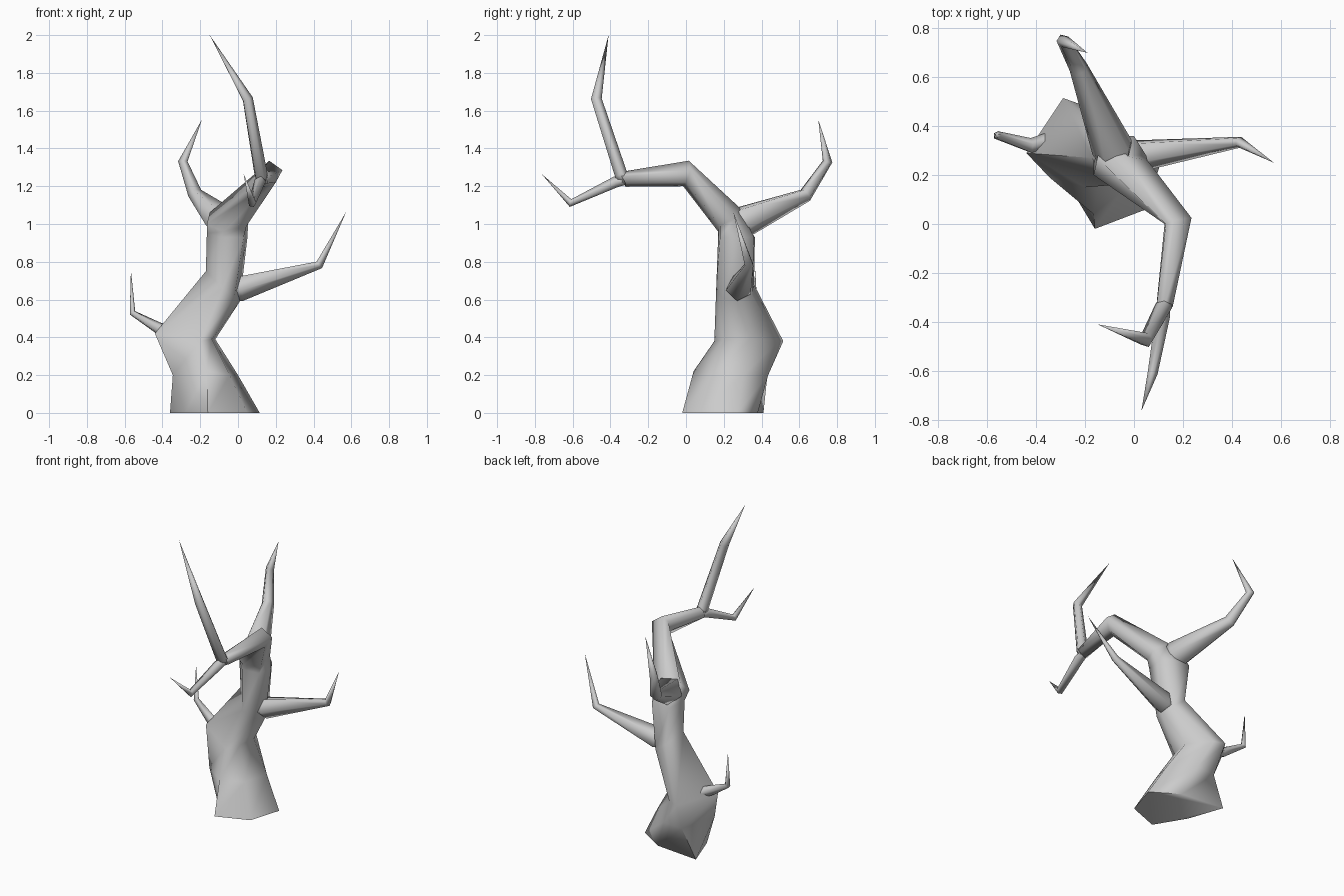
import bpy, bmesh, math
from mathutils import Vector

cube = bpy.data.objects.get("Cube")
if cube:
    bpy.data.objects.remove(cube)

bark = bpy.data.materials.new("grey_bark")
bark.use_nodes = True
GREY = (0.6, 0.6, 0.6, 1)
bark.diffuse_color = GREY
bark.node_tree.nodes["Principled BSDF"].inputs["Base Color"].default_value = GREY


def loft(name, rings, tip=None):
    """Skin a list of point rings, capping the ends or closing on a tip point."""
    bm = bmesh.new()
    loops = [[bm.verts.new(p) for p in ring] for ring in rings]
    n = len(loops[0])
    for a, b in zip(loops, loops[1:]):
        for i in range(n):
            j = (i + 1) % n
            bm.faces.new((a[i], a[j], b[j], b[i]))
    bm.faces.new(loops[0][::-1])
    if tip is None:
        bm.faces.new(loops[-1])
    else:
        end = bm.verts.new(tip)
        for i in range(n):
            bm.faces.new((loops[-1][i], loops[-1][(i + 1) % n], end))
    bmesh.ops.recalc_face_normals(bm, faces=bm.faces)
    mesh = bpy.data.meshes.new(name)
    bm.to_mesh(mesh)
    bm.free()
    mesh.materials.append(bark)
    obj = bpy.data.objects.new(name, mesh)
    bpy.context.collection.objects.link(obj)
    bpy.ops.object.select_all(action="DESELECT")
    obj.select_set(True)
    bpy.context.view_layer.objects.active = obj
    bpy.ops.object.shade_smooth_by_angle(angle=math.radians(80))


def limb(name, path, tip, sides=5):
    """Tapered tube through (x, y, z, radius) stations, mitred at each bend."""
    pts = [Vector(p[:3]) for p in path]
    line = pts + [Vector(tip)]
    dirs = [(b - a).normalized() for a, b in zip(line, line[1:])]
    ref = dirs[0].orthogonal().normalized()
    rings, last = [], dirs[0]
    for k, p in enumerate(pts):
        t = (dirs[max(k - 1, 0)] + dirs[k]).normalized()
        ref = last.rotation_difference(t) @ ref
        last = t
        side = t.cross(ref)
        rings.append([p + path[k][3] * (ref * math.cos(a) + side * math.sin(a))
                      for a in (math.tau * i / sides for i in range(sides))])
    loft(name, rings, tip)


# Crooked trunk flowing into the front limb:
# foot, hollow, outward bend, waist, neck, fork, elbow, limb end
loft("trunk", [
    [(-.16, -.02, 0), (.05, .06, 0), (.115, .27, 0),
     (-.06, .38, 0), (-.36, .41, 0), (-.28, .18, 0)],
    [(-.165, .04, .22), (-.045, .14, .2), (0, .305, .2),
     (-.14, .435, .2), (-.27, .43, .19), (-.345, .19, .2)],
    [(-.2, .15, .38), (-.14, .22, .39), (-.12, .34, .39),
     (-.22, .49, .38), (-.29, .515, .38), (-.44, .29, .42)],
    [(-.08, .16, .66), (-.02, .19, .61), (.01, .27, .59),
     (-.02, .35, .62), (-.1, .36, .68), (-.17, .27, .75)],
    [(-.09, .17, .93), (.03, .18, .93), (.05, .28, .93),
     (0, .36, .93), (-.13, .365, .93), (-.165, .25, .95)],
    [(-.08, .17, .96), (.045, .18, .99), (.055, .26, 1.03),
     (-.04, .28, 1.09), (-.15, .27, 1.06), (-.165, .2, 1)],
    [(.15, -.015, 1.2), (.2, 0, 1.22), (.235, .025, 1.285),
     (.165, .015, 1.335), (.13, 0, 1.3), (.125, 0, 1.24)],
    [(.12, -.32, 1.197), (.155, -.32, 1.215), (.158, -.34, 1.25),
     (.12, -.35, 1.275), (.092, -.34, 1.255), (.092, -.33, 1.215)],
])

# Back limb growing out of the fork
limb("back_limb", [(-.065, .23, .985, .06), (-.085, .305, 1.015, .09),
                   (-.225, .635, 1.155, .04), (-.29, .75, 1.33, .027)],
     (-.19, .7, 1.555))

# Twigs at the end of the front limb
limb("upper_twig", [(.13, -.31, 1.225, .025), (.12, -.345, 1.26, .037),
                    (.05, -.475, 1.66, .03)], (-.15, -.41, 2))
limb("lower_twig", [(.125, -.29, 1.235, .02), (.117, -.37, 1.222, .032),
                    (.075, -.61, 1.11, .022)], (.03, -.765, 1.265))

# Side branches on the trunk
limb("left_branch", [(-.08, .27, .65, .05), (.01, .28, .66, .07),
                     (.43, .335, .785, .024)], (.573, .25, 1.065))
limb("right_branch", [(-.35, .34, .42, .035), (-.425, .32, .45, .032),
                      (-.56, .362, .53, .018)], (-.567, .367, .755))
